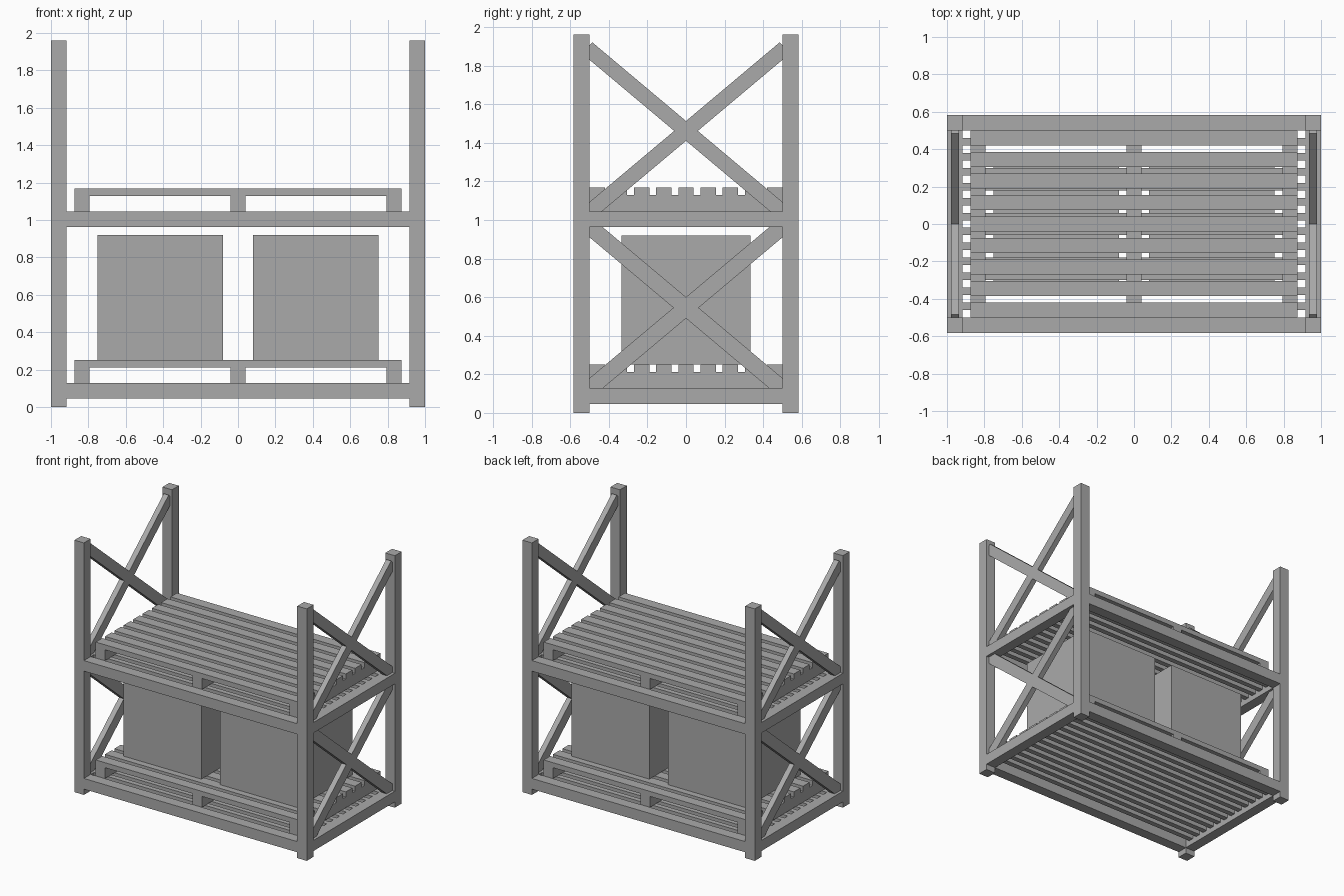
import bpy

if "Cube" in bpy.data.objects:
    bpy.data.objects.remove(bpy.data.objects["Cube"])

grey = bpy.data.materials.new("plain grey")
grey.diffuse_color = (0.4, 0.4, 0.4, 1)
grey.use_nodes = True
grey.node_tree.nodes["Principled BSDF"].inputs["Base Color"].default_value = grey.diffuse_color


def solid(name, verts, faces):
    mesh = bpy.data.meshes.new(name)
    mesh.from_pydata(verts, [], faces)
    mesh.materials.append(grey)
    obj = bpy.data.objects.new(name, mesh)
    bpy.context.collection.objects.link(obj)
    return obj


def prism(name, profile, x0, x1):
    """Extrude a clockwise (y, z) outline along x."""
    n = len(profile)
    verts = [(x, y, z) for x in (x0, x1) for y, z in profile]
    faces = [list(range(n)), list(range(2 * n - 1, n - 1, -1))]
    faces += [(i, i + n, (i + 1) % n + n, (i + 1) % n) for i in range(n)]
    return solid(name, verts, faces)


def box(name, x0, x1, y0, y1, z0, z1):
    return prism(name, [(y0, z0), (y0, z1), (y1, z1), (y1, z0)], x0, x1)


# Corner posts
for sx in (-1, 1):
    for sy in (-1, 1):
        cx, cy = sx * 0.959, sy * 0.5415
        box("post", cx - 0.041, cx + 0.041, cy - 0.0415, cy + 0.0415, 0, 1.96)

# Two shelf levels: frame, bearing bars and pallet
for z0, z1 in ((0.045, 0.128), (0.963, 1.045)):
    for s in (-1, 1):
        box("long_beam", -0.918, 0.918, s * 0.5415 - 0.0415, s * 0.5415 + 0.0415, z0, z1)
        box("side_beam", s * 0.959 - 0.041, s * 0.959 + 0.041, -0.5, 0.5, z0, z1)
    for i in range(12):
        y = (i - 5.5) * 0.08
        box("shelf_bar", -0.918, 0.918, y - 0.02, y + 0.02, z1 - 0.042, z1)
    for x in (-0.835, 0, 0.835):
        box("pallet_bearer", x - 0.04, x + 0.04, -0.5, 0.5, z1, z1 + 0.085)
    for i in range(9):
        y = (i - 4) * 0.115
        box("pallet_slat", -0.875, 0.875, y - 0.04, y + 0.04, z1 + 0.085, z1 + 0.124)

# Crates on the lower pallet
for s in (-1, 1):
    box("crate", s * 0.415 - 0.335, s * 0.415 + 0.335, -0.335, 0.335, 0.252, 0.92)

# Crossed braces on both ends, trimmed to the frame
lower = [(-0.5, 0.91), (-0.5, 0.963), (-0.432, 0.963), (0.5, 0.18), (0.5, 0.128), (0.431, 0.128)]
upper = [(-0.5, 1.83), (-0.5, 1.905), (-0.485, 1.92), (0.5, 1.093), (0.5, 1.045), (0.435, 1.045)]
for s in (-1, 1):
    for outline in (lower, upper):
        mirrored = [(-y, z) for y, z in reversed(outline)]
        for shape in (outline, mirrored):
            prism("brace", shape, s * 0.957 - 0.021, s * 0.957 + 0.021)
